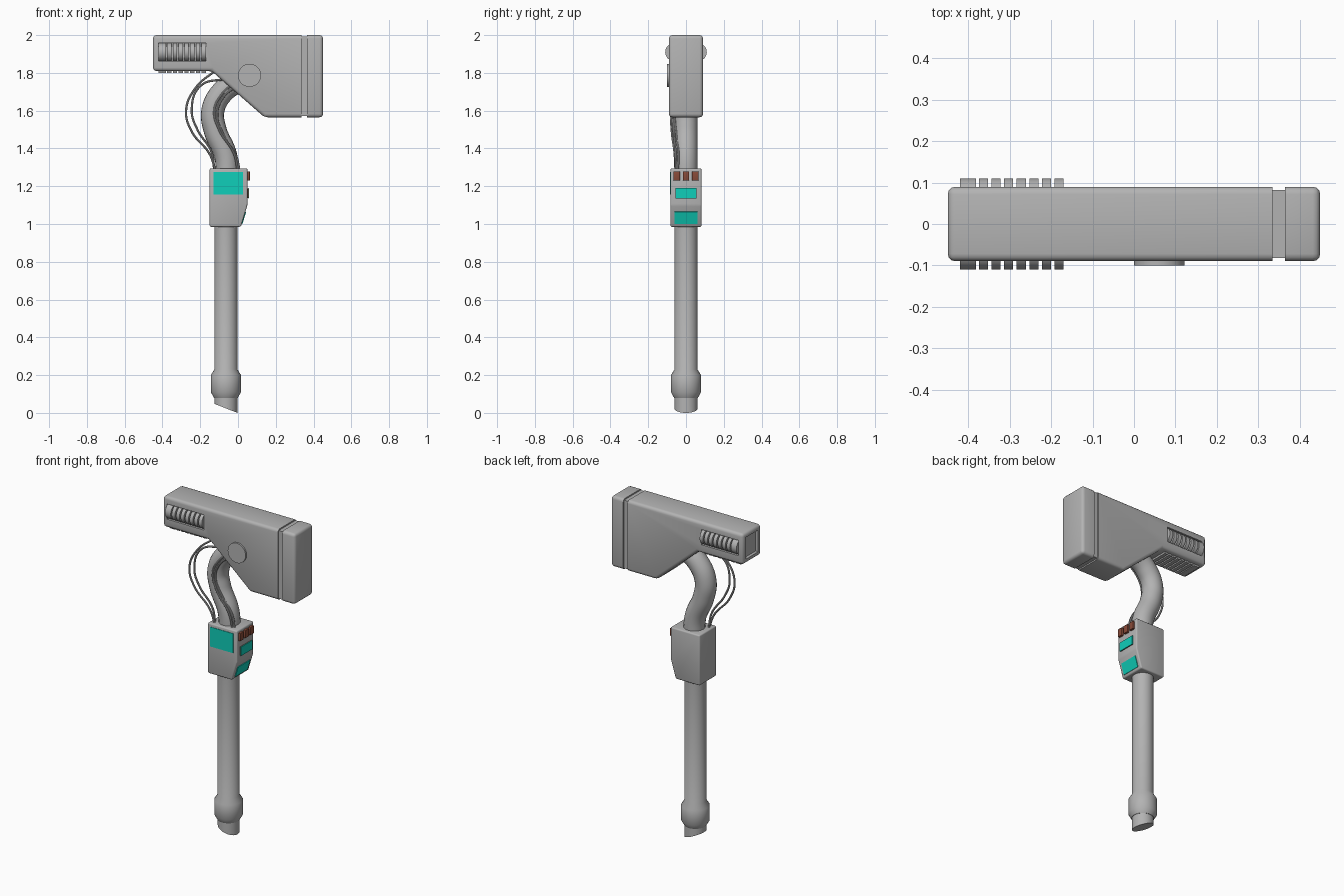
import bpy, bmesh, math
from mathutils import Vector

if "Cube" in bpy.data.objects:
    bpy.data.objects.remove(bpy.data.objects["Cube"])


def material(name, rgb):
    m = bpy.data.materials.new(name)
    m.diffuse_color = (*rgb, 1)
    m.use_nodes = True
    m.node_tree.nodes["Principled BSDF"].inputs["Base Color"].default_value = m.diffuse_color
    return m


GREY = material("grey_metal", (0.45, 0.45, 0.45))
TEAL = material("teal_panel", (0.005, 0.62, 0.49))
BROWN = material("brown_button", (0.25, 0.07, 0.04))


def finish(name, bm, mat, smooth=True):
    bmesh.ops.recalc_face_normals(bm, faces=bm.faces)
    me = bpy.data.meshes.new(name)
    bm.to_mesh(me)
    bm.free()
    ob = bpy.data.objects.new(name, me)
    bpy.context.collection.objects.link(ob)
    me.materials.append(mat)
    if smooth:
        shade(ob)
    return ob


def shade(ob):
    bpy.ops.object.select_all(action='DESELECT')
    ob.select_set(True)
    bpy.context.view_layer.objects.active = ob
    bpy.ops.object.shade_smooth_by_angle(angle=math.radians(35))


def slab(name, profile, y0, y1, bevel, flat_x=None, mat=GREY):
    """Extrude an xz profile along y, bevel all edges except those at flat_x."""
    bm = bmesh.new()
    f = bm.faces.new([bm.verts.new((x, y0, z)) for x, z in profile])
    r = bmesh.ops.extrude_face_region(bm, geom=[f])
    for v in r["geom"]:
        if isinstance(v, bmesh.types.BMVert):
            v.co.y = y1
    bmesh.ops.recalc_face_normals(bm, faces=bm.faces)
    edges = [e for e in bm.edges if flat_x is None or
             not all(abs(v.co.x - flat_x) < 1e-5 for v in e.verts)]
    if bevel:
        bmesh.ops.bevel(bm, geom=edges, offset=bevel, segments=3, profile=0.5,
                        affect='EDGES')
    return finish(name, bm, mat)


def box(name, x0, x1, y0, y1, z0, z1, mat=GREY, bevel=0):
    return slab(name, [(x0, z0), (x1, z0), (x1, z1), (x0, z1)], y0, y1, bevel, mat=mat)


def cylinder(name, r, depth, loc, axis, segs=48, mat=GREY):
    bm = bmesh.new()
    bmesh.ops.create_cone(bm, cap_ends=True, segments=segs, radius1=r, radius2=r, depth=depth)
    q = Vector((0, 0, 1)).rotation_difference(Vector(axis))
    for v in bm.verts:
        v.co = q @ v.co + Vector(loc)
    return finish(name, bm, mat)


def tube(name, pts, r, res=6):
    cu = bpy.data.curves.new(name, 'CURVE')
    cu.dimensions = '3D'
    cu.bevel_depth, cu.bevel_resolution, cu.resolution_u = r, res, 12
    cu.use_fill_caps = True
    sp = cu.splines.new('BEZIER')
    sp.bezier_points.add(len(pts) - 1)
    for b, p in zip(sp.bezier_points, pts):
        b.co = p
        b.handle_left_type = b.handle_right_type = 'AUTO'
    ob = bpy.data.objects.new(name, cu)
    bpy.context.collection.objects.link(ob)
    cu.materials.append(GREY)
    bpy.ops.object.select_all(action='DESELECT')
    ob.select_set(True)
    bpy.context.view_layer.objects.active = ob
    bpy.ops.object.convert(target='MESH')
    shade(bpy.context.view_layer.objects.active)


def cut(ob, cutter):
    m = ob.modifiers.new("cut", 'BOOLEAN')
    m.operation, m.solver, m.object = 'DIFFERENCE', 'EXACT', cutter
    bpy.context.view_layer.objects.active = ob
    bpy.ops.object.modifier_apply(modifier=m.name)
    bpy.data.objects.remove(cutter)


# Head housing, groove and end cap
head = slab("head_housing", [(-0.45, 2), (0.335, 2), (0.335, 1.565), (0.14, 1.565),
                             (-0.14, 1.81), (-0.45, 1.81)], -0.09, 0.09, 0.018, 0.335)
box("head_groove", 0.32, 0.38, -0.082, 0.082, 1.573, 1.992)
slab("head_end_cap", [(0.365, 1.565), (0.45, 1.565), (0.45, 2), (0.365, 2)],
     -0.09, 0.09, 0.018, 0.365)

# Recesses in the head: side vents and rear panel
for s in (-1, 1):
    cut(head, box("vent_cutter", -0.42, -0.17, min(s * 0.07, s * 0.12),
                  max(s * 0.07, s * 0.12), 1.863, 1.957))
cut(head, box("rear_cutter", -0.5, -0.432, -0.06, 0.06, 1.838, 1.972))
shade(head)

# Vent ribs on both sides and underneath
spans = [(-0.42, -0.382)] + [(-0.375 + 0.0305 * i, -0.353 + 0.0305 * i) for i in range(7)]
for i, (a, b) in enumerate(spans):
    for side, s in (("front", -1), ("back", 1)):
        cylinder(f"vent_rib_{side}_{i}", 0.048, b - a, ((a + b) / 2, s * 0.062, 1.91),
                 (1, 0, 0), 32)
    box(f"under_rib_{i}", a, b, -0.065, 0.065, 1.799, 1.83)

# Pivot disc on the front
cylinder("pivot_disc", 0.061, 0.03, (0.061, -0.085, 1.787), (0, 1, 0))

# Curved neck and its cables
tube("curved_neck", [(-0.055, 0, 1.25), (-0.065, 0, 1.36), (-0.122, 0, 1.5),
                     (-0.133, 0, 1.6), (-0.085, 0, 1.695), (0.02, 0, 1.77)], 0.061, 8)
tube("outer_cable", [(-0.115, -0.055, 1.27), (-0.15, -0.06, 1.37), (-0.245, -0.075, 1.49),
                     (-0.275, -0.08, 1.6), (-0.225, -0.075, 1.72), (-0.11, -0.06, 1.82)], 0.006, 3)
tube("inner_cable", [(-0.125, -0.04, 1.27), (-0.14, -0.05, 1.38), (-0.215, -0.07, 1.5),
                     (-0.245, -0.075, 1.6), (-0.2, -0.07, 1.73), (-0.06, -0.05, 1.77)], 0.006, 3)
tube("neck_cable_a", [(0.0, -0.05, 1.27), (-0.02, -0.055, 1.37), (-0.1, -0.065, 1.5),
                      (-0.125, -0.066, 1.6), (-0.09, -0.064, 1.68), (0.01, -0.06, 1.77)], 0.006, 3)
tube("neck_cable_b", [(0.01, -0.045, 1.27), (-0.01, -0.04, 1.36), (-0.075, -0.05, 1.47),
                      (-0.11, -0.062, 1.57), (-0.085, -0.064, 1.66), (0.02, -0.06, 1.75)], 0.006, 3)

# Control box with screens and buttons
slab("control_box", [(-0.15, 0.985), (0.015, 0.985), (0.05, 1.1), (0.05, 1.295),
                     (-0.15, 1.295)], -0.082, 0.082, 0.008)
box("front_screen", -0.13, 0.026, -0.085, -0.08, 1.155, 1.275, TEAL)
for i in range(3):
    y = (i - 1) * 0.049
    box(f"button_{i}", 0.045, 0.063, y - 0.017, y + 0.017, 1.23, 1.279, BROWN, 0.003)
box("side_screen_base", 0.045, 0.055, -0.053, 0.053, 1.137, 1.188, BROWN)
box("side_screen", 0.055, 0.059, -0.055, 0.055, 1.135, 1.19, TEAL)
low = box("lower_screen", -0.004, 0.004, -0.06, 0.06, -0.034, 0.034, TEAL)
low.location = (0.0295, 0, 1.0325)
low.rotation_euler = (0, 0.296, 0)

# Handle: lathed rod with collar and slanted tip
CX, N = -0.064, 48
bm = bmesh.new()
rings = []
for r, z in [(0.061, 1.0), (0.061, 0.23), (0.08, 0.2), (0.08, 0.11), (0.063, 0.08),
             (0.061, 0.08), (0.061, None)]:
    ring = []
    for k in range(N):
        c, s = math.cos(2 * math.pi * k / N), math.sin(2 * math.pi * k / N)
        ring.append(bm.verts.new((CX + r * c, r * s, 0.024 * (1 - c) if z is None else z)))
    rings.append(ring)
for a, b in zip(rings, rings[1:]):
    for k in range(N):
        bm.faces.new((a[k], a[(k + 1) % N], b[(k + 1) % N], b[k]))
bm.faces.new(rings[0])
bm.faces.new(rings[-1])
finish("handle_rod", bm, GREY)
